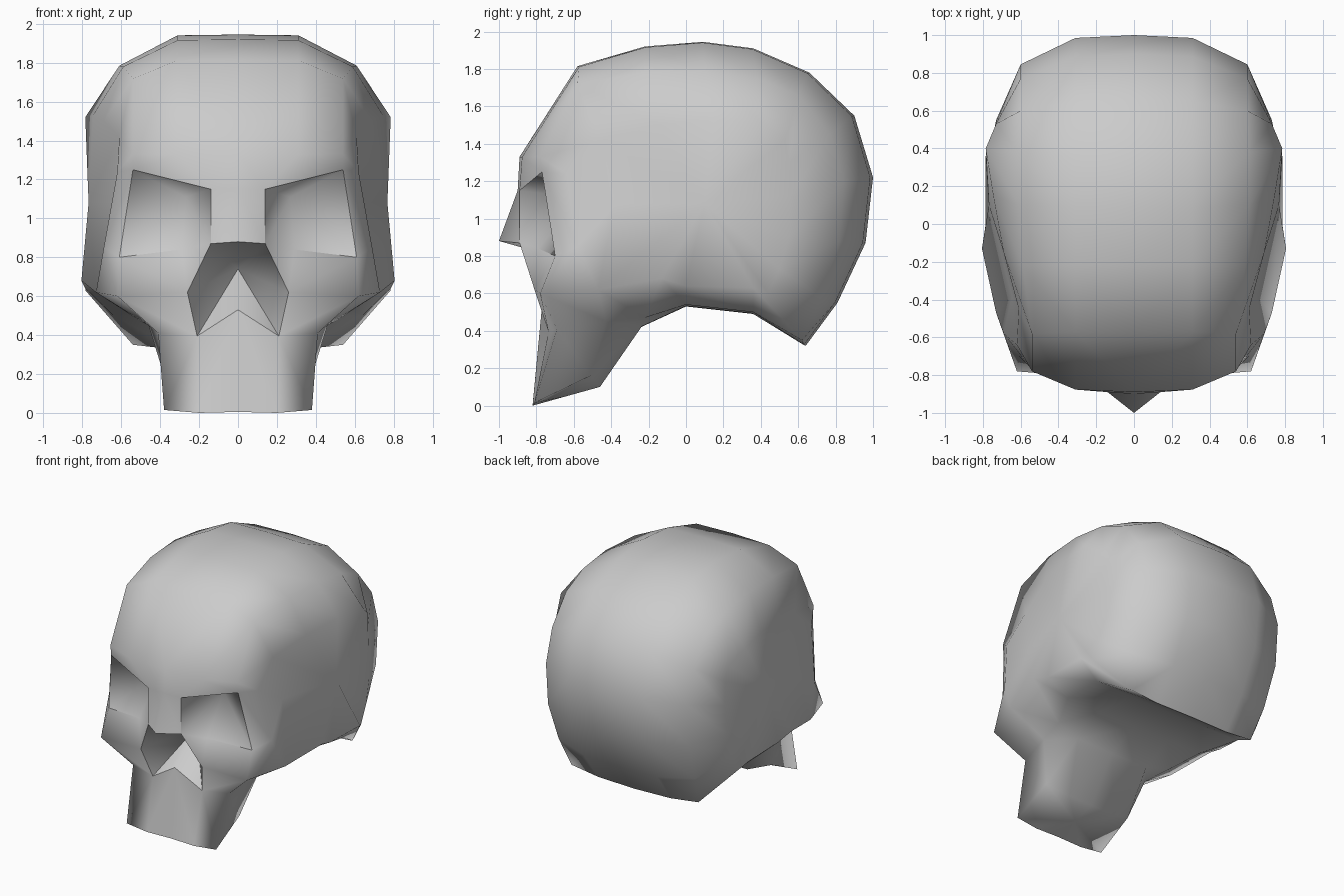
import bpy, bmesh, math

if "Cube" in bpy.data.objects:
    bpy.data.objects.remove(bpy.data.objects["Cube"])

bm = bmesh.new()


def vert(x, y, z):
    return bm.verts.new((x, y, z))


def face(*vs):
    bm.faces.new(vs)


def strip(a, b):
    for i in range(len(a) - 1):
        face(a[i], a[i + 1], b[i + 1], b[i])


def fan(loop, tip, closed=True):
    for i in range(len(loop) - (0 if closed else 1)):
        face(loop[i], loop[(i + 1) % len(loop)], tip)


def crease(path):
    for a, b in zip(path, path[1:]):
        bm.edges.get((a, b)).smooth = False


# Cranium: midline profile from brow over the crown to the base, then outer ridges
profile = [(-.89, 1.33), (-.58, 1.815), (-.22, 1.92), (.09, 1.945), (.36, 1.91), (.66, 1.78),
           (.9, 1.55), (1, 1.22), (.96, .87), (.81, .55), (.64, .32), (.36, .49), (0, .53), (-.24, .42)]
ridge = [(.54, -.78, 1.33), (.54, -.58, 1.72), (.59, -.22, 1.78), (.61, .1, 1.785), (.61, .38, 1.75),
         (.60, .6, 1.66), (.6, .77, 1.45), (.6, .845, 1.2), (.6, .82, .88), (.58, .72, .58),
         (.54, .62, .35), (.64, .36, .5), (.6, 0, .54), (.5, -.22, .47)]
temple = [(.62, -.64, 1.24), (.61, -.45, 1.42), (.69, -.15, 1.5), (.745, .15, 1.53), (.785, .40, 1.52),
          (.73, .53, 1.42), (.72, .55, 1.3), (.72, .56, 1.12), (.73, .55, .9), (.74, .5, .73),
          (.74, .44, .6), (.785, .36, .63), (.785, 0, .64), (.805, -.13, .68)]
mid = [vert(0, y, z) for y, z in profile]
near = [vert(.31, y * .985, 1.1 + (z - 1.1) * .995) for y, z in profile]
side = [vert(*p) for p in ridge]
wall = [vert(*p) for p in temple]
strip(mid, near)
strip(near, side)
strip(side, wall)

# Eye rim, nose rim, cheek and jaw landmarks
glabella = vert(0, -.9, 1.15)
eye_in = vert(.14, -.89, 1.15)
eye_top = vert(.54, -.77, 1.25)
eye_out = vert(.61, -.70, .80)
eye_low = vert(.29, -.79, .84)
nose_tip = vert(0, -1, .88)
nose_side = vert(.14, -.89, .87)
nose_wide = vert(.26, -.81, .62)
nose_base = vert(.21, -.735, .395)
nose_spine = vert(0, -.77, .53)
cheek_up = vert(.69, -.58, .85)
cheek = vert(.62, -.78, .60)
cheek_back = vert(.73, -.47, .62)
fossa = vert(.645, -.38, 1.08)
jaw_top = vert(.41, -.69, .41)
jaw_root = vert(.46, -.43, .45)
chin_mid = vert(0, -.82, .005)
chin = vert(.2, -.82, 0)
jaw_front = vert(.38, -.81, .015)
jaw_back = vert(.37, -.51, .16)
palate = vert(0, -.64, .05)
back_lip = vert(.2, -.46, .10)
back_mid = vert(0, -.46, .10)

# Brow and nose bridge
face(mid[0], near[0], eye_in, glabella)
face(near[0], side[0], eye_top, eye_in)
face(side[0], wall[0], eye_top)
face(glabella, eye_in, nose_side, nose_tip)

# Cheekbone
face(eye_top, wall[0], cheek_up, eye_out)
face(eye_out, cheek_up, cheek)
face(eye_out, cheek, nose_wide, eye_low)
face(eye_low, nose_wide, nose_side)
face(cheek_up, cheek_back, cheek)
face(cheek, jaw_top, nose_base, nose_wide)
face(cheek, cheek_back, jaw_root, jaw_top)
face(cheek_back, wall[-1], side[-1], jaw_root)

# Upper jaw, rounded underneath
face(nose_spine, nose_base, chin, chin_mid)
face(nose_base, jaw_top, jaw_front, chin)
face(jaw_top, jaw_root, jaw_back, jaw_front)
face(jaw_root, side[-1], near[-1], jaw_back)
face(jaw_back, near[-1], back_lip)
face(back_lip, near[-1], mid[-1], back_mid)
fan([chin_mid, chin, jaw_front, jaw_back, back_lip, back_mid], palate, closed=False)

# Side of the head, with a hollow behind the eye socket
fan(wall[1:] + [cheek_back, fossa], vert(.768, .1, 1.08))
fan([cheek_back, cheek_up, wall[0], wall[1]], fossa, closed=False)

# Eye socket: slopes in to a deep point near the nose
rim = [eye_in, eye_top, eye_out, eye_low, nose_side]
fan(rim, vert(.27, -.56, 1.11))
crease([eye_low, eye_out, eye_top, eye_in, nose_side])

# Nose cavity
nose_rim = [nose_tip, nose_side, nose_wide, nose_base, nose_spine]
fan(nose_rim, vert(0, -.50, .74), closed=False)
crease(nose_rim)

# Mirror to the other half
bmesh.ops.mirror(bm, geom=bm.verts[:] + bm.edges[:] + bm.faces[:], axis='X', merge_dist=.0005)
bmesh.ops.remove_doubles(bm, verts=bm.verts[:], dist=.0005)
bmesh.ops.recalc_face_normals(bm, faces=bm.faces[:])

mesh = bpy.data.meshes.new("skull")
bm.to_mesh(mesh)
bm.free()
skull = bpy.data.objects.new("skull", mesh)
bpy.context.collection.objects.link(skull)
bpy.context.view_layer.objects.active = skull
skull.select_set(True)
bpy.ops.object.shade_smooth_by_angle(angle=math.radians(85), keep_sharp_edges=True)
